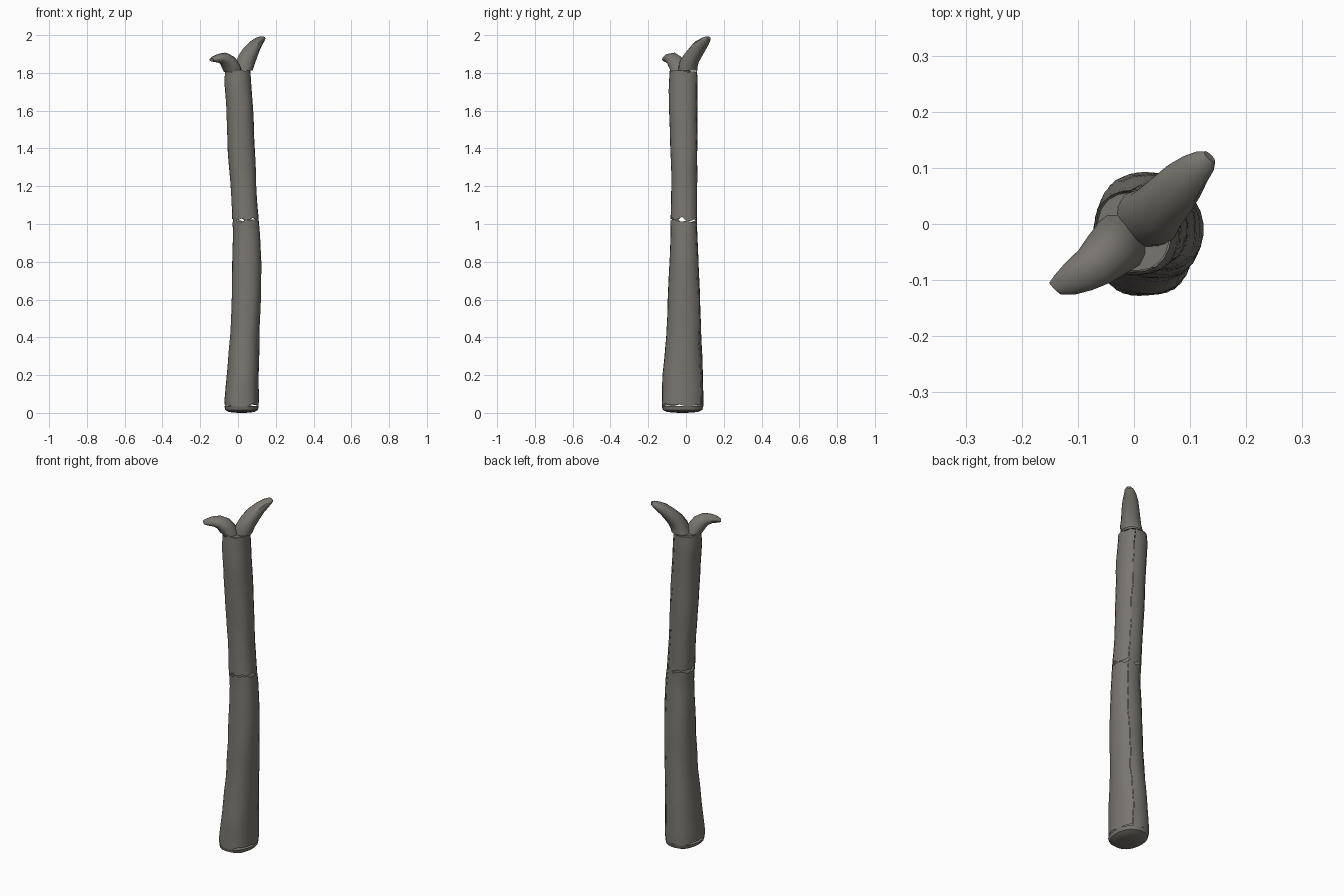
import bpy, bmesh, math, random
from mathutils import Vector, noise

if "Cube" in bpy.data.objects:
    bpy.data.objects.remove(bpy.data.objects["Cube"])

random.seed(4)
bark = bpy.data.materials.new("weathered grey wood")
bark.diffuse_color = (0.19, 0.18, 0.16, 1)
bark.use_nodes = True
bark.node_tree.nodes["Principled BSDF"].inputs["Base Color"].default_value = bark.diffuse_color
SIDES = 22
SEAM = math.radians(58)      # direction of the long lengthwise crack


def lerp_rows(rows, t):
    """Linear lookup in rows keyed by their first value."""
    for a, b in zip(rows, rows[1:]):
        if t <= b[0]:
            f = max(0, (t - a[0]) / (b[0] - a[0]))
            return [p + (q - p) * f for p, q in zip(a[1:], b[1:])]
    return list(rows[-1][1:])


def finish(bm, name):
    bmesh.ops.recalc_face_normals(bm, faces=bm.faces)
    me = bpy.data.meshes.new(name)
    bm.to_mesh(me)
    bm.free()
    me.materials.append(bark)
    ob = bpy.data.objects.new(name, me)
    bpy.context.collection.objects.link(ob)
    bpy.ops.object.select_all(action='DESELECT')
    ob.select_set(True)
    bpy.context.view_layer.objects.active = ob
    bpy.ops.object.shade_smooth_by_angle(angle=math.radians(35))
    return ob


def bridge(bm, rings, closed):
    for r0, r1 in zip(rings, rings[1:]):
        n = len(r0)
        for i in range(n if closed else n - 1):
            j = (i + 1) % n
            bm.faces.new((r0[i], r0[j], r1[j], r1[i]))


# Trunk outline: z, x min, x max, y min, y max
TRUNK = [(0.0, -.066, .108, -.126, .088), (.05, -.072, .112, -.13, .092),
         (.2, -.06, .11, -.124, .09), (.4, -.042, .114, -.103, .081),
         (.6, -.034, .12, -.098, .075), (.8, -.031, .125, -.086, .066),
         (.95, -.026, .117, -.08, .06), (1.02, -.03, .11, -.082, .06),
         (1.2, -.04, .096, -.077, .058), (1.4, -.055, .09, -.082, .06),
         (1.6, -.062, .08, -.09, .061), (1.75, -.072, .07, -.09, .062),
         (1.83, -.066, .066, -.085, .06)]


def trunk_point(z, ang, scale=1):
    x0, x1, y0, y1 = lerp_rows(TRUNK, z)
    c, s = math.cos(ang), math.sin(ang)
    k = scale * (1 + .035 * noise.noise(Vector((c * 1.6, s * 1.6, z * 7))))
    # slightly squared oval
    k *= 1 + .05 * math.sin(2 * ang) ** 2
    return Vector(((x0 + x1) / 2 + (x1 - x0) / 2 * c * k,
                   (y0 + y1) / 2 + (y1 - y0) / 2 * s * k, z))


def trunk_section(name, z0, z1, rows, jag0, jag1):
    bm = bmesh.new()
    rings = []
    j0 = [random.uniform(-jag0, jag0) for _ in range(SIDES + 1)]
    j1 = [random.uniform(-jag1, jag1) for _ in range(SIDES + 1)]
    for r in range(rows + 1):
        t = r / rows
        wob = .09 * noise.noise(Vector((3, 1, (z0 + t * (z1 - z0)) * 9)))
        ring = []
        for i in range(SIDES + 1):
            a = SEAM + .012 + (math.tau - .02) * i / SIDES
            if i in (0, SIDES):
                a += wob         # ragged edges of the open crack
            z = z0 + t * (z1 - z0)
            p = trunk_point(z, a)
            p.z += (j0[i] if r == 0 else 0) + (j1[i] if r == rows else 0)
            ring.append(bm.verts.new(p))
        rings.append(ring)
    bridge(bm, rings, False)
    return finish(bm, name)


trunk_section("lower_trunk", .04, 1.015, 26, .008, .012)
trunk_section("upper_trunk", 1.027, 1.81, 22, .012, .008)

# Rounded cut end under the trunk
bm = bmesh.new()
rings = []
for z, s in ((.036, 1), (.016, .95), (.005, .75), (.001, .4)):
    ring = []
    for i in range(SIDES):
        p = trunk_point(.04, math.tau * i / SIDES, s)
        p.z = z
        ring.append(bm.verts.new(p))
    rings.append(ring)
bridge(bm, rings, True)
p = trunk_point(.04, 0, 0)
p.z = 0
tip = bm.verts.new(p)
for i in range(SIDES):
    bm.faces.new((rings[-1][i], rings[-1][(i + 1) % SIDES], tip))
finish(bm, "trunk_base")

# Lid closing the trunk between the branches
bm = bmesh.new()
bm.faces.new([bm.verts.new(trunk_point(1.812, math.tau * i / SIDES, .97))
              for i in range(SIDES)])
finish(bm, "trunk_top")


def branch(name, rows, seed):
    """rows: centre x, y, z, half width across, half depth along the lean."""
    bm = bmesh.new()
    across = Vector((1, -1, 0)).normalized()
    n = 14
    pts = [Vector(r[:3]) for r in rows]
    rings = []
    for k, (c, r) in enumerate(zip(pts, rows)):
        d = pts[min(k + 1, len(pts) - 1)] - pts[max(k - 1, 0)]
        if k == 0:
            d = Vector((0, 0, 1))
        depth = d.cross(across).normalized()
        ring = []
        for i in range(n):
            a = math.tau * i / n
            w = 1 + .12 * noise.noise(Vector((math.cos(a), math.sin(a), k * .6 + seed)))
            ring.append(bm.verts.new(c + across * (r[3] * math.cos(a) * w)
                                     + depth * (r[4] * math.sin(a) * w)))
        rings.append(ring)
    bridge(bm, rings, True)
    bm.faces.new(rings[-1])
    return finish(bm, name)


# Two forked branch stubs leaning in opposite diagonal directions
branch("tall_branch", [(.025, .01, 1.812, .056, .05), (.033, .013, 1.84, .054, .048),
                       (.047, .028, 1.875, .05, .044), (.065, .05, 1.91, .046, .039),
                       (.088, .077, 1.945, .04, .032), (.11, .098, 1.966, .031, .024),
                       (.126, .112, 1.979, .023, .016), (.135, .12, 1.985, .014, .009)], 2.3)
branch("short_branch", [(-.025, -.032, 1.805, .053, .046), (-.033, -.04, 1.83, .051, .044),
                        (-.048, -.055, 1.855, .047, .041), (-.07, -.075, 1.875, .041, .034),
                        (-.098, -.094, 1.878, .034, .024), (-.123, -.108, 1.873, .025, .016),
                        (-.14, -.115, 1.869, .015, .009)], 7.1)
